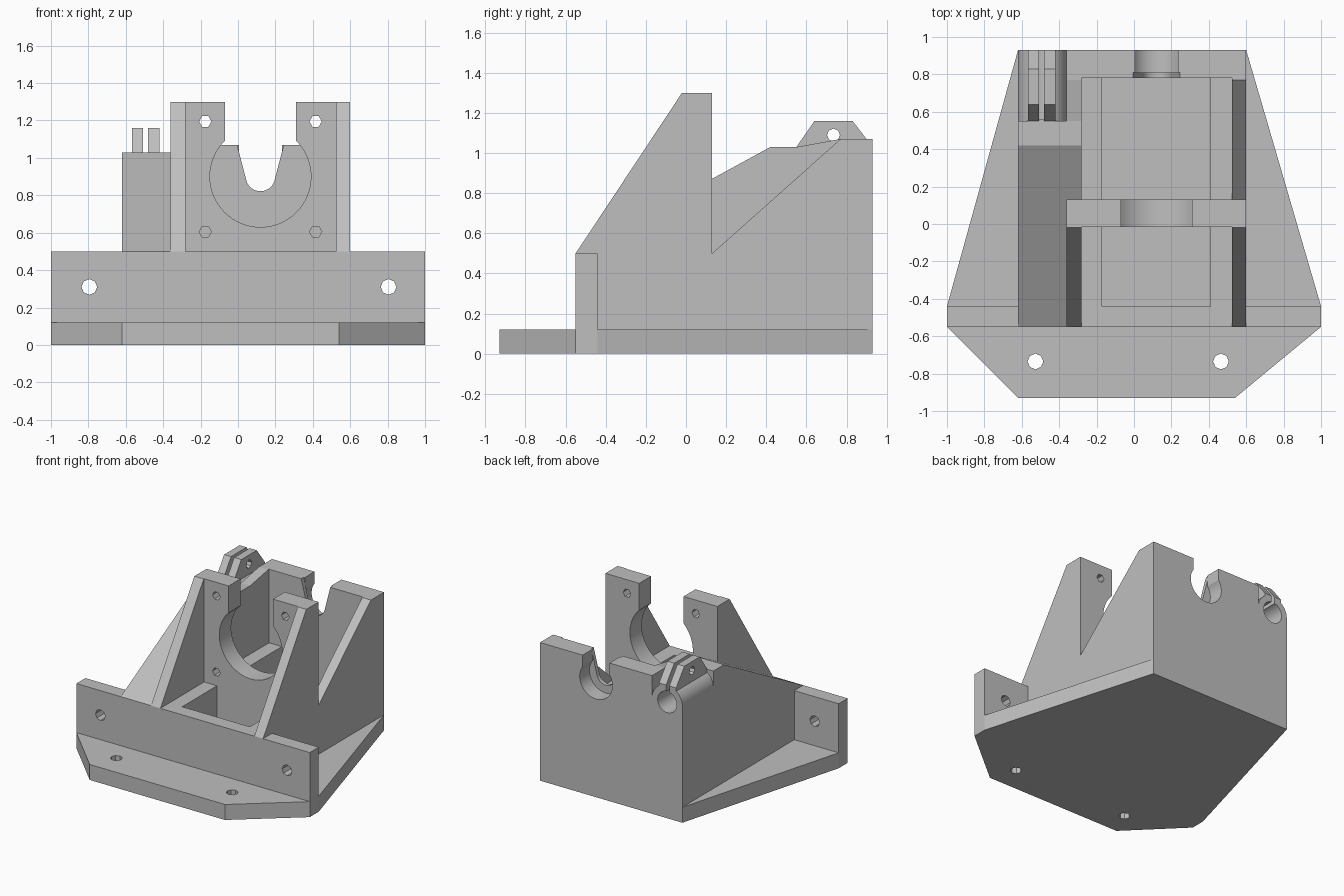
import bpy, bmesh
from math import sin, cos, pi, radians
from mathutils import Vector

cube = bpy.data.objects.get("Cube")
if cube:
    bpy.data.objects.remove(cube, do_unlink=True)

grey = bpy.data.materials.new("plain_grey")
grey.use_nodes = True
colour = (0.52, 0.52, 0.52, 1)
grey.diffuse_color = colour
grey.node_tree.nodes["Principled BSDF"].inputs["Base Color"].default_value = colour

# Maps a profile point (a, b) and a depth d to a position, per extrusion axis
PLACE = {"x": lambda a, b, d: (d, a, b),
         "y": lambda a, b, d: (a, d, b),
         "z": lambda a, b, d: (a, b, d)}


def prism(name, axis, profile, start, end):
    """Extrude a closed profile along one axis."""
    bm = bmesh.new()
    face = bm.faces.new([bm.verts.new(PLACE[axis](a, b, start)) for a, b in profile])
    result = bmesh.ops.extrude_face_region(bm, geom=[face])
    shift = Vector(PLACE[axis](0, 0, end - start))
    for v in result["geom"]:
        if isinstance(v, bmesh.types.BMVert):
            v.co += shift
    bmesh.ops.recalc_face_normals(bm, faces=bm.faces)
    mesh = bpy.data.meshes.new(name)
    bm.to_mesh(mesh)
    bm.free()
    mesh.materials.append(grey)
    obj = bpy.data.objects.new(name, mesh)
    bpy.context.collection.objects.link(obj)
    return obj


def rect(a0, a1, b0, b1):
    return [(a0, b0), (a1, b0), (a1, b1), (a0, b1)]


def box(name, x0, x1, y0, y1, z0, z1):
    return prism(name, "z", rect(x0, x1, y0, y1), z0, z1)


def arc(a, b, r, start, end, steps):
    angles = [radians(start + (end - start) * i / steps) for i in range(steps + 1)]
    return [(a + r * cos(t), b + r * sin(t)) for t in angles]


def rod(axis, a, b, r, start, end, sides=8):
    """Round cutter."""
    return prism("cutter", axis, arc(a, b, r, 0, 360, sides)[:-1], start, end)


def cut(obj, cutters):
    """Subtract the cutters, bake the result and remove them."""
    for c in cutters:
        c.hide_render = True
        mod = obj.modifiers.new("cut", "BOOLEAN")
        mod.operation, mod.solver, mod.object = "DIFFERENCE", "EXACT", c
    bpy.context.view_layer.update()
    graph = bpy.context.evaluated_depsgraph_get()
    mesh = bpy.data.meshes.new_from_object(obj.evaluated_get(graph))
    obj.modifiers.clear()
    obj.data = mesh
    for c in cutters:
        bpy.data.objects.remove(c, do_unlink=True)


def smooth(obj):
    bpy.ops.object.select_all(action="DESELECT")
    obj.select_set(True)
    bpy.context.view_layer.objects.active = obj
    bpy.ops.object.shade_smooth_by_angle(angle=radians(25))


BACK, FRONT, FLOOR, DECK = 0.93, -0.55, 0.12, 0.5
AXIS_X, AXIS_Z = 0.12, 0.9

# Base plate with two screw holes
base = prism("base_plate", "z",
             [(-1, FRONT), (-0.62, -BACK), (0.54, -BACK), (1, FRONT),
              (1, -0.44), (0.6, BACK), (-0.62, BACK), (-1, -0.44)], 0, FLOOR)
cut(base, [rod("z", x, -0.735, 0.042, -0.1, 0.3) for x in (-0.527, 0.465)])

# Front flange with two screw holes
flange = box("front_flange", -1, 1, FRONT, -0.44, FLOOR, DECK)
cut(flange, [rod("y", x, 0.31, 0.042, -0.7, -0.3) for x in (-0.795, 0.805)])

# Lower body around the two floor pockets
box("left_rail", 0.41, 0.6, -0.44, BACK, FLOOR, DECK)
box("right_rail", -0.62, -0.17, -0.44, BACK, FLOOR, DECK)
box("middle_rib", -0.17, 0.41, -0.015, 0.13, FLOOR, DECK)
box("rear_rib", -0.17, 0.41, 0.78, BACK, FLOOR, DECK)

# Motor plate with round opening and four screw holes
plate = prism("motor_plate", "y",
              [(-0.36, DECK), (0.6, DECK), (0.6, 1.3), (0.31, 1.3)]
              + arc(AXIS_X, AXIS_Z, 0.27, 45.3, -225.3, 48)
              + [(-0.07, 1.3), (-0.36, 1.3)], -0.015, 0.13)
cut(plate, [rod("y", x, z, 0.033, -0.1, 0.2, 6)
            for x in (-0.175, 0.415) for z in (0.605, 1.195)])
smooth(plate)

# Sloped braces in front of the motor plate
for name, x in (("right_brace", -0.36), ("left_brace", 0.525)):
    prism(name, "x", [(FRONT, DECK), (-0.015, DECK), (-0.015, 1.3), (-0.02, 1.3)],
          x, x + (0.08 if x < 0 else 0.075))

# Rear side wall, rising to the back
prism("left_rear_wall", "x",
      [(0.13, DECK), (BACK, DECK), (BACK, 1.07), (0.77, 1.07)], 0.525, 0.6)

# Sloped solid side and the strip beside the clamp
prism("right_side_block", "x",
      [(FRONT, DECK), (0.55, DECK), (0.55, 1.03), (0.42, 1.03)], -0.62, -0.28)
prism("right_rear_wall", "x",
      [(0.55, DECK), (BACK, DECK), (BACK, 1.07), (0.77, 1.07), (0.55, 1.03)], -0.36, -0.28)


# Back wall: a thin lip with a tapered slot, then a round bearing seat
def slotted_wall(name, radius, angle, half_top, y0, y1):
    wall = prism(name, "y",
                 [(-0.28, DECK), (0.525, DECK), (0.525, 1.07), (AXIS_X + half_top, 1.07)]
                 + arc(AXIS_X, AXIS_Z, radius, angle, -180 - angle, 32)
                 + [(AXIS_X - half_top, 1.07), (-0.28, 1.07)], y0, y1)
    smooth(wall)


slotted_wall("shaft_lip", 0.078, -16, 0.125, 0.78, 0.81)
slotted_wall("bearing_seat", 0.14, 35, 0.115, 0.81, BACK)

# Cable clamp: rounded block, bored and slit, with a pair of drilled ears
CLAMP_X = -0.49
clamp = prism("cable_clamp", "y",
              [(-0.62, DECK), (-0.36, DECK)] + arc(CLAMP_X, AXIS_Z, 0.13, 0, 180, 24),
              0.55, BACK)
cut(clamp, [rod("y", CLAMP_X, AXIS_Z, 0.082, 0.56, 1, 32),
            box("cutter", -0.508, -0.481, 0.56, 1, AXIS_Z, 1.3)])
smooth(clamp)
for name, x0, x1 in (("outer_ear", -0.567, -0.508), ("inner_ear", -0.481, -0.42)):
    ear = prism(name, "x",
                [(0.55, 0.99), (BACK, 0.99), (BACK, 1.03), (0.83, 1.16),
                 (0.64, 1.16), (0.55, 1.03)], x0, x1)
    cut(ear, [rod("x", 0.735, 1.09, 0.032, -0.7, -0.3)])
